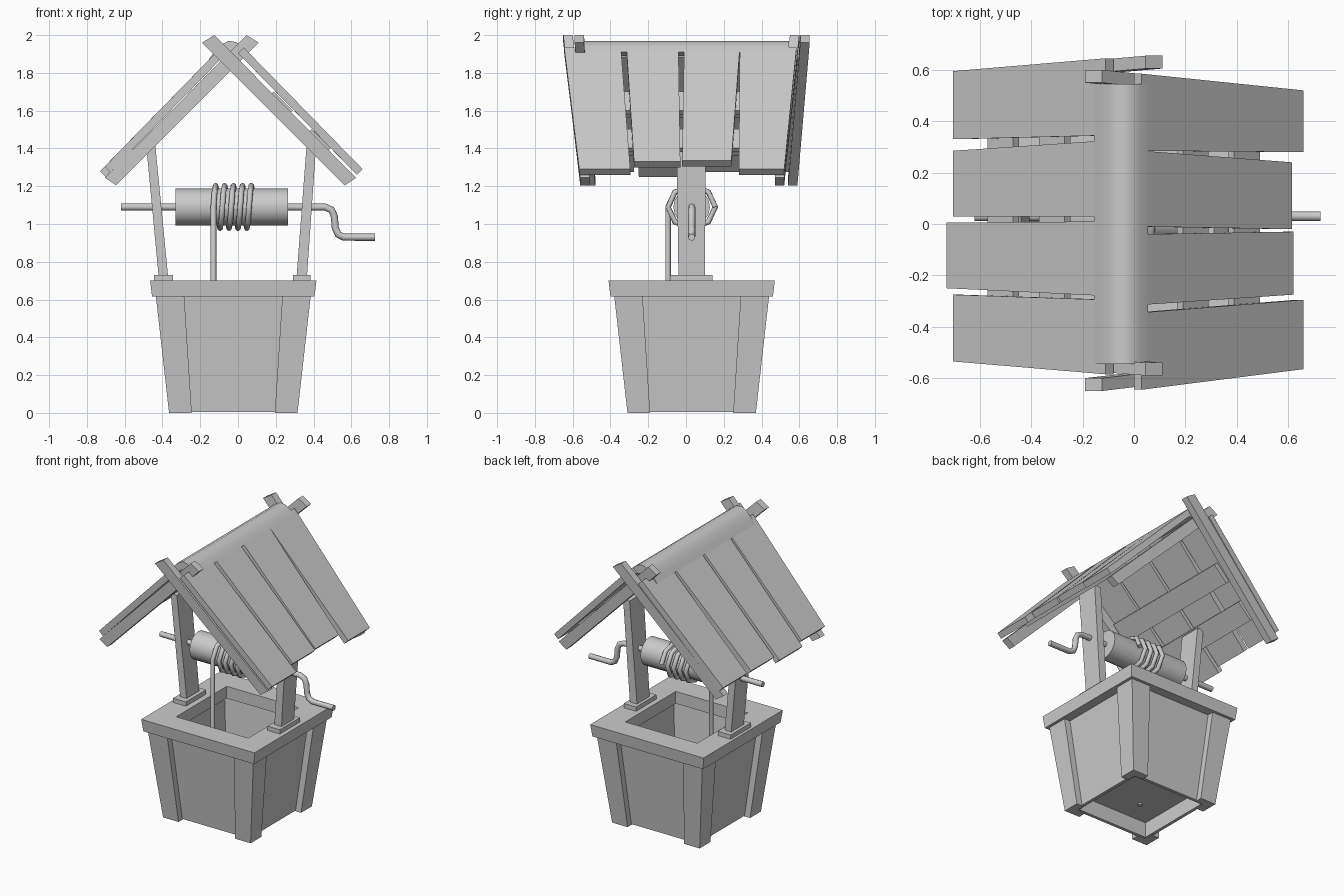
import bpy, bmesh, math
from mathutils import Vector

if "Cube" in bpy.data.objects:
    bpy.data.objects.remove(bpy.data.objects["Cube"])

CX, CY = -0.025, 0.03      # well centre
RX = -0.04                 # roof ridge x


def loft(name, rings, caps=True, loop=False):
    """Skin a list of equal-length point rings into a mesh object."""
    bm = bmesh.new()
    vs = [[bm.verts.new(p) for p in r] for r in rings]
    n = len(vs[0])
    pairs = list(zip(vs, vs[1:])) + ([(vs[-1], vs[0])] if loop else [])
    for a, b in pairs:
        for i in range(n):
            j = (i + 1) % n
            bm.faces.new((a[i], a[j], b[j], b[i]))
    if caps and not loop:
        bm.faces.new(vs[0])
        bm.faces.new(vs[-1])
    bmesh.ops.recalc_face_normals(bm, faces=bm.faces)
    me = bpy.data.meshes.new(name)
    bm.to_mesh(me)
    bm.free()
    ob = bpy.data.objects.new(name, me)
    bpy.context.collection.objects.link(ob)
    return ob


def prism(name, pts, off):
    return loft(name, [pts, [tuple(Vector(p) + Vector(off)) for p in pts]])


def rect(x0, x1, y0, y1, z):
    return [(x0, y0, z), (x1, y0, z), (x1, y1, z), (x0, y1, z)]


def square(h, z):
    return rect(CX - h, CX + h, CY - h, CY + h, z)


def smooth(ob, deg=50):
    bpy.ops.object.select_all(action='DESELECT')
    ob.select_set(True)
    bpy.context.view_layer.objects.active = ob
    bpy.ops.object.shade_smooth_by_angle(angle=math.radians(deg))


def tube(name, pts, r):
    cu = bpy.data.curves.new(name, 'CURVE')
    cu.dimensions = '3D'
    cu.bevel_depth = r
    cu.bevel_resolution = 2
    cu.use_fill_caps = True
    sp = cu.splines.new('POLY')
    sp.points.add(len(pts) - 1)
    for p, c in zip(sp.points, pts):
        p.co = (*c, 1)
    ob = bpy.data.objects.new(name, cu)
    bpy.context.collection.objects.link(ob)
    bpy.ops.object.select_all(action='DESELECT')
    ob.select_set(True)
    bpy.context.view_layer.objects.active = ob
    bpy.ops.object.convert(target='MESH')
    smooth(bpy.context.object)


# Well body: tapered walls, floor, rim
loft("well_walls", [square(h, z) for h, z in
     ((0.297, 0.005), (0.365, 0.62), (0.335, 0.62), (0.275, 0.005))], loop=True)
loft("well_floor", [square(0.288, 0.12), square(0.290, 0.14)])
loft("well_rim", [square(h, z) for h, z in
     ((0.43, 0.615), (0.44, 0.70), (0.28, 0.70), (0.28, 0.615))], loop=True)

# Corner posts: L-shaped, wrapped around the wall corners
def corner(sx, sy, a, b, c, z):
    return [(CX + sx * u, CY + sy * v, z) for u, v in
            ((a, b), (b, b), (b, a), (c, a), (c, c), (a, c))]
for sx in (-1, 1):
    for sy in (-1, 1):
        loft("corner_post", [corner(sx, sy, 0.22, 0.34, 0.283, 0),
                             corner(sx, sy, 0.26, 0.41, 0.345, 0.62)])

# Roof supports with foot plates
for side, f0, f1, b0, b1, t0, t1 in (
        ("left", -0.445, -0.345, -0.42, -0.37, -0.488, -0.44),
        ("right", 0.29, 0.385, 0.31, 0.365, 0.365, 0.415)):
    loft(side + "_foot_plate", [rect(f0, f1, -0.085, 0.14, 0.70), rect(f0, f1, -0.085, 0.14, 0.73)])
    loft(side + "_support", [rect(b0, b1, -0.04, 0.10, 0.72), rect(t0, t1, -0.05, 0.105, 1.44)])

# Axle and crank handle
tube("axle_crank", [(-0.62, CY, 1.09), (0.46, CY, 1.09), (0.495, CY, 1.075), (0.51, CY, 1.04),
     (0.515, CY, 0.98), (0.53, CY, 0.945), (0.56, CY, 0.93), (0.725, CY, 0.93)], 0.019)

# Winding drum
def circle(x, r, n=16):
    return [(x, CY + r * math.cos(2 * math.pi * i / n), 1.09 + r * math.sin(2 * math.pi * i / n))
            for i in range(n)]
smooth(loft("drum", [circle(-0.33, 0.097), circle(0.265, 0.097)]))

# Rope: hanging end, then turns around the drum that finish behind it
rope = [(-0.13, -0.095, 0.11)]
for i in range(8 * 4 + 5):
    a = math.pi - 2 * math.pi * i / 8
    rope.append((-0.13 + 0.0059 * i, CY + 0.125 * math.cos(a), 1.09 + 0.112 * math.sin(a)))
tube("rope", rope, 0.015)

# Roof slats: (eave x, eave y0, eave y1, ridge y0, ridge y1)
right = [(0.66, -0.565, -0.295, -0.645, -0.345), (0.62, -0.275, -0.03, -0.315, -0.04),
         (0.615, -0.02, 0.24, -0.01, 0.285), (0.66, 0.28, 0.52, 0.285, 0.585)]
left = [(-0.705, -0.535, -0.275, -0.585, -0.295), (-0.73, -0.25, 0.005, -0.28, 0.01),
        (-0.705, 0.03, 0.285, 0.03, 0.325), (-0.705, 0.33, 0.595, 0.345, 0.645)]
for side, s, slats, c, top in (("right", 1, right, 1.95, 0.03), ("left", -1, left, 2.01, -0.11)):
    for ex, e0, e1, r0, r1 in slats:
        ez, tz = c - s * ex, c - s * top + 0.015
        prism(side + "_slat", [(top, r0, tz), (ex, e0, ez), (ex, e1, ez), (top, r1, tz)],
              (-s * 0.03, 0, -0.03))
    # two battens under the slats
    for d in (0.28, 0.48):
        bx = RX + s * d
        bz = c - s * bx - 0.058
        w = 0.05
        prism(side + "_batten", [(bx - w, -0.5, bz + s * w), (bx + w, -0.5, bz - s * w),
              (bx + w, 0.5, bz - s * w), (bx - w, 0.5, bz + s * w)], (-s * 0.022, 0, -0.022))

# Crossed gable boards: outer y at the ridge and at the eave
for name, s, yt, yb in (("front_right_board", 1, -0.65, -0.56), ("front_left_board", -1, -0.59, -0.53),
                        ("back_right_board", 1, 0.60, 0.52), ("back_left_board", -1, 0.655, 0.59)):
    pts = [(RX - s * 0.085, yt, 2.0), (RX - s * 0.15, yt, 1.96),
           (RX + s * 0.605, yb, 1.205), (RX + s * 0.665, yb, 1.245)]
    prism(name, pts, (0, 0.05 if yt < 0 else -0.05, 0))

# Rounded ridge cap resting on both slopes
prof = [(-0.105, 1.872), (-0.08, 1.905), (-0.045, 1.945), (0, 1.97), (0.04, 1.963),
        (0.075, 1.94), (0.105, 1.91), (0.08, 1.89), (0, 1.915), (-0.08, 1.86)]
smooth(prism("ridge_cap", [(-0.05 + x, -0.545, z) for x, z in prof], (0, 1.09, 0)), 40)
